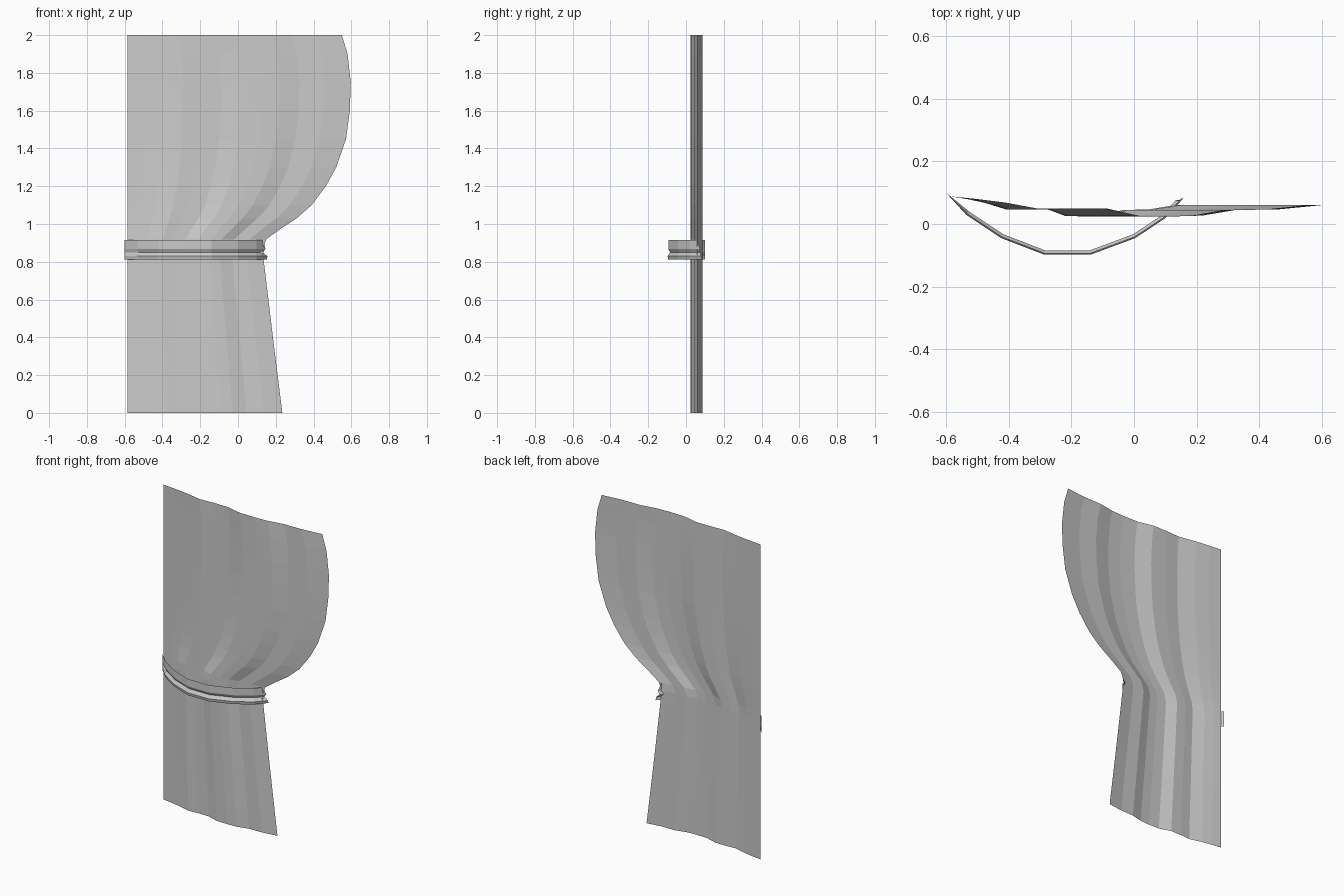
import bpy
from mathutils import Vector

if "Cube" in bpy.data.objects:
    bpy.data.objects.remove(bpy.data.objects["Cube"])


def grid_object(name, rows):
    """Quad sheet from equal-length rows of points."""
    n = len(rows[0])
    verts = [p for r in rows for p in r]
    faces = [(j * n + i, j * n + i + 1, (j + 1) * n + i + 1, (j + 1) * n + i)
             for j in range(len(rows) - 1) for i in range(n - 1)]
    me = bpy.data.meshes.new(name)
    me.from_pydata(verts, [], faces)
    me.update()
    ob = bpy.data.objects.new(name, me)
    bpy.context.collection.objects.link(ob)
    return ob


# Curtain cloth: fold profile (u, y) stretched to the free edge (z, x)
LEFT = -0.585
folds = [(0, .088), (.07, .08), (.15, .068), (.25, .046), (.33, .05), (.42, .05),
         (.51, .026), (.6, .024), (.68, .027), (.77, .045), (.88, .046), (1, .06)]
edge = [(0, .235), (.4, .185), (.8, .137), (.87, .13), (.92, .15), (.97, .22),
        (1.03, .31), (1.1, .39), (1.2, .465), (1.3, .52), (1.45, .572),
        (1.6, .592), (1.75, .597), (1.9, .58), (2, .55)]
grid_object("curtain_cloth",
            [[(LEFT + u * (x - LEFT), y, z) for u, y in folds] for z, x in edge])

# Tieback band: creased strip swept along an arc in front of the cloth
path = [(-.6, .1), (-.53, .035), (-.42, -.038), (-.285, -.09), (-.14, -.09),
        (0, -.038), (.095, .025), (.145, .08)]
profile = [(.915, 0.004, -.022), (.868, .004, -.004), (.85, -.006, -.012),
           (.83, .008, .006), (.812, .004, .01)]  # z, outward, slant of right end
rows = []
for z, out, slant in profile:
    row = []
    for i, (x, y) in enumerate(path):
        a, b = path[max(i - 1, 0)], path[min(i + 1, len(path) - 1)]
        t = Vector((b[0] - a[0], b[1] - a[1])).normalized()
        k = 0 if i == 0 else 1
        e = slant if i == len(path) - 1 else 0
        row.append((x + t.y * out * k + e * t.x, y - t.x * out * k + e * t.y, z))
    rows.append(row)
grid_object("tieback_band", rows[::-1])
